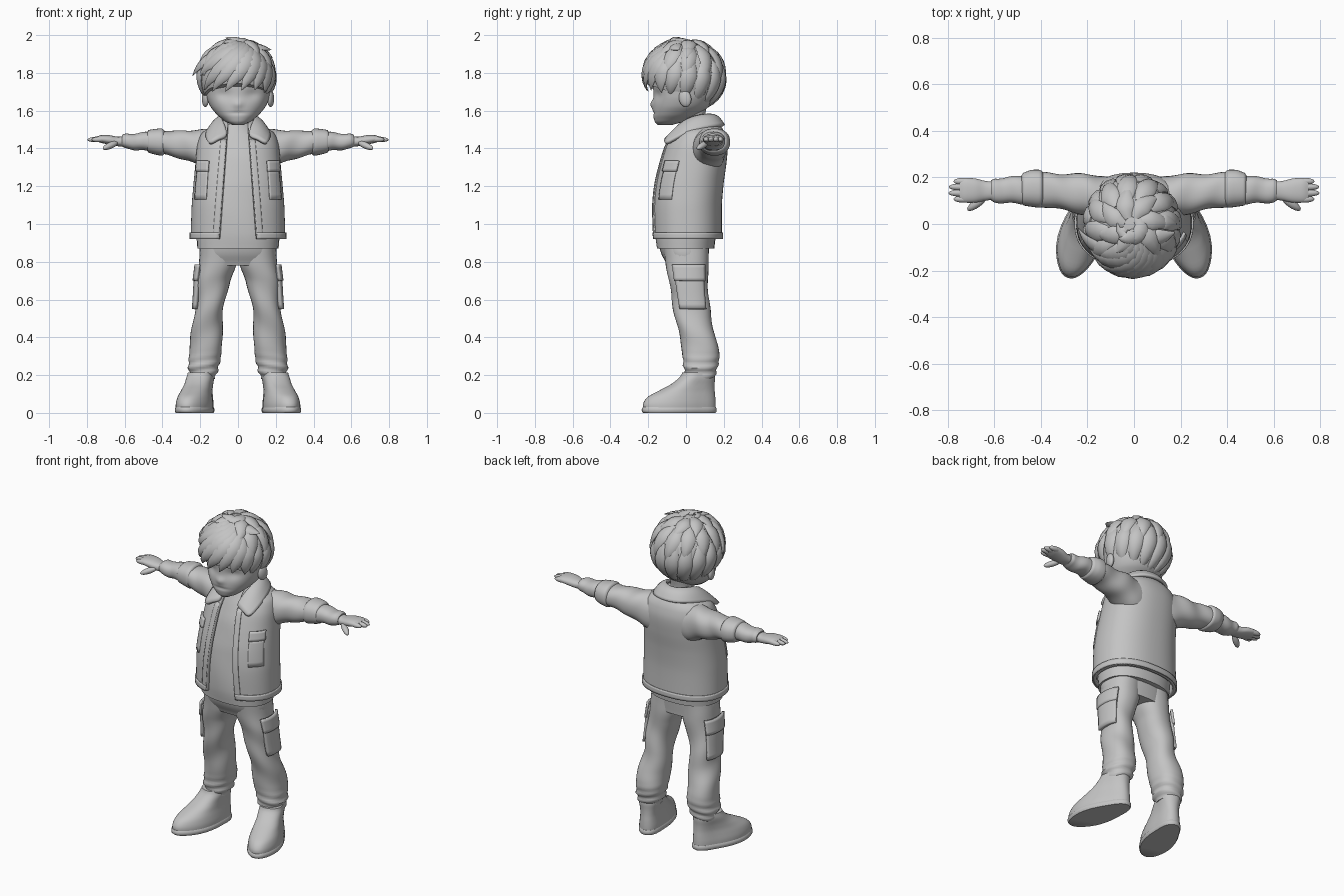
import bpy, bmesh, math, random
from math import sin, cos, pi, radians, asin, exp
from mathutils import Vector, Matrix

random.seed(4)
if "Cube" in bpy.data.objects:
    bpy.data.objects.remove(bpy.data.objects["Cube"])

clay = bpy.data.materials.new("plain_grey")
clay.use_nodes = True
GREY = (0.55, 0.55, 0.55, 1)
clay.diffuse_color = GREY
clay.node_tree.nodes["Principled BSDF"].inputs["Base Color"].default_value = GREY


def finish(name, bm, mirror=False, thick=0, subdivide=0, angle=50):
    mesh = bpy.data.meshes.new(name)
    bm.to_mesh(mesh)
    bm.free()
    mesh.materials.append(clay)
    ob = bpy.data.objects.new(name, mesh)
    bpy.context.collection.objects.link(ob)
    bpy.context.view_layer.objects.active = ob
    ob.select_set(True)
    bpy.ops.object.shade_smooth_by_angle(angle=radians(angle))
    ob.select_set(False)
    if subdivide:
        ob.modifiers.new("round", 'SUBSURF').levels = subdivide
    if thick:
        solid = ob.modifiers.new("thickness", 'SOLIDIFY')
        solid.thickness = thick
        solid.offset = -1
    if mirror:
        ob.modifiers.new("mirror", 'MIRROR').use_mirror_merge = False
    return ob


def add_grid(bm, rows, closed=False, caps=False):
    vs = [[bm.verts.new(p) for p in row] for row in rows]
    n = len(vs[0])
    for lo, hi in zip(vs, vs[1:]):
        for i in range(n if closed else n - 1):
            k = (i + 1) % n
            bm.faces.new((lo[i], lo[k], hi[k], hi[i]))
    if caps:
        bm.faces.new(vs[0][::-1])
        bm.faces.new(vs[-1])


def section(rings, t):
    """Smoothly interpolated bounds (a0, a1, b0, b1) at position t."""
    i = 0
    while i < len(rings) - 2 and t > rings[i + 1][0]:
        i += 1
    p = [rings[max(0, min(len(rings) - 1, i + d))] for d in (-1, 0, 1, 2)]
    u = (t - p[1][0]) / (p[2][0] - p[1][0])
    return [0.5 * (2 * b + (c - a) * u + (2 * a - 5 * b + 4 * c - d) * u * u
                   + (3 * b - a - 3 * c + d) * u ** 3)
            for a, b, c, d in zip(*(q[1:] for q in p))]


def surf(rings, t, ang, power=2.3, off=0.0, axis='z'):
    a0, a1, b0, b1 = section(rings, t)
    s, c = sin(ang), cos(ang)
    a = (a0 + a1) / 2 + ((a1 - a0) / 2 + off) * math.copysign(abs(s) ** (2 / power), s)
    b = (b0 + b1) / 2 - ((b1 - b0) / 2 + off) * math.copysign(abs(c) ** (2 / power), c)
    return Vector((a, b, t)) if axis == 'z' else Vector((t, a, b))


def loft(name, rings, steps=24, sides=32, power=2.3, axis='z', warp=None, fold=None, **kw):
    t0, t1 = rings[0][0], rings[-1][0]
    rows = []
    for j in range(steps + 1):
        t = t0 + (t1 - t0) * j / steps
        row = []
        for i in range(sides):
            g = 2 * pi * i / sides
            p = surf(rings, t, g, power, fold(t, g) if fold else 0, axis)
            row.append(warp(p) if warp else p)
        rows.append(row)
    bm = bmesh.new()
    add_grid(bm, rows, True, True)
    return finish(name, bm, **kw)


def patch(name, rings, start, end, t0, t1, off, nt=10, na=12, thick=0.008, power=2.3, **kw):
    """Sheet that lies on a lofted surface between two angles."""
    rows = []
    for j in range(nt + 1):
        t = t0 + (t1 - t0) * j / nt
        s = start(t) if callable(start) else start
        e = end(t) if callable(end) else end
        rows.append([surf(rings, t, s + (e - s) * i / na, power, off) for i in range(na + 1)])
    bm = bmesh.new()
    add_grid(bm, rows)
    return finish(name, bm, thick=thick, **kw)


def ball(name, loc, size, rot=(0, 0, 0), **kw):
    bm = bmesh.new()
    bmesh.ops.create_uvsphere(bm, u_segments=20, v_segments=12, radius=1)
    turn = Matrix.Rotation(rot[2], 4, 'Z') @ Matrix.Rotation(rot[1], 4, 'Y') @ Matrix.Rotation(rot[0], 4, 'X')
    bm.transform(Matrix.Translation(loc) @ turn @ Matrix.Diagonal((*size, 1)))
    return finish(name, bm, **kw)


# Jacket, open at the front, with hem band, placket and chest pockets
coat = [(0.92, -.25, .25, -.18, .19), (1.1, -.245, .245, -.182, .19), (1.22, -.235, .235, -.168, .2),
        (1.33, -.225, .225, -.14, .215), (1.42, -.215, .215, -.11, .22), (1.485, -.19, .19, -.07, .205),
        (1.525, -.125, .125, -.035, .18), (1.55, -.085, .085, 0, .15)]


def edge(t):
    gap = 0.1 - 0.075 * (t - 0.92)
    half = section(coat, t)[1]
    return asin(min(1, gap / half) ** 1.15)


patch("jacket", coat, edge, lambda t: 2 * pi - edge(t), 0.92, 1.55, 0, 40, 64, 0.02)
patch("jacket_hem", coat, edge, lambda t: 2 * pi - edge(t), 0.92, 0.955, 0.006, 3, 64)
patch("jacket_plackets", coat, edge, lambda t: edge(t) + 0.14, 0.925, 1.45, 0.005, 24, 4, mirror=True)
patch("chest_pocket_flaps", coat, 0.68, 1.2, 1.28, 1.335, 0.012, 4, 8, 0.014, mirror=True)
patch("chest_pockets", coat, 0.7, 1.18, 1.13, 1.29, 0.005, 6, 8, mirror=True)

# Folded collar
inner = [(0, .14, 1.565), (.06, .115, 1.568), (.088, .05, 1.56), (.075, -.02, 1.53), (.05, -.085, 1.45)]
outer = [(0, .2, 1.515), (.1, .175, 1.515), (.15, .07, 1.5), (.165, -.03, 1.46), (.15, -.115, 1.405)]
rows = []
for k in (1, 0.5, 0):
    half = [Vector(a).lerp(Vector(b), k) + Vector((0, 0, 0.022 * sin(pi * k))) for a, b in zip(inner, outer)]
    rows.append([Vector((-p.x, p.y, p.z)) for p in half[:0:-1]] + half)
bm = bmesh.new()
add_grid(bm, [r[::1] for r in rows])
finish("collar", bm, thick=0.018, subdivide=2)

# Shirt and neck
loft("shirt", [(0.87, -.215, .215, -.155, .15), (0.95, -.22, .22, -.16, .16), (1.2, -.21, .21, -.145, .17),
               (1.35, -.19, .19, -.108, .18), (1.46, -.15, .15, -.06, .17), (1.53, -.075, .075, -.03, .13)],
     fold=lambda t, g: 0.004 * sin(14 * t + 3 * g) * max(0, cos(g)))
loft("neck", [(1.48, -.075, .075, -.03, .12), (1.55, -.062, .062, -.025, .1), (1.63, -.07, .07, -.03, .11)], 8)

# Sleeves, rolled cuffs, forearms and hands
loft("sleeves", [(.1, .02, .2, 1.27, 1.5), (.2, .035, .215, 1.31, 1.5), (.3, .06, .215, 1.345, 1.493),
                 (.41, .075, .222, 1.37, 1.495)], axis='x', mirror=True,
     fold=lambda t, g: 0.003 * sin(45 * t + 2 * g))
loft("rolled_cuffs", [(.39, .08, .22, 1.37, 1.495), (.4, .07, .232, 1.362, 1.505), (.44, .074, .232, 1.368, 1.503),
                      (.475, .08, .22, 1.378, 1.497), (.482, .09, .21, 1.39, 1.485)], 14, axis='x', mirror=True)
loft("forearms", [(.46, .085, .21, 1.385, 1.488), (.55, .09, .2, 1.393, 1.48), (.6, .093, .195, 1.4, 1.475),
                  (.615, .1, .185, 1.408, 1.468)], axis='x', mirror=True,
     fold=lambda t, g: 0.003 * sin(60 * t + g))
loft("palms", [(.59, .105, .18, 1.41, 1.465), (.64, .1, .185, 1.412, 1.462), (.68, .092, .195, 1.42, 1.47),
               (.73, .092, .198, 1.43, 1.47), (.75, .1, .19, 1.437, 1.462)], 14, axis='x', mirror=True)
for n, (y, tip) in enumerate([(.107, .775), (.133, .797), (.159, .795), (.183, .775)]):
    ball("finger_%d" % (n + 1), ((tip + .69) / 2, y, 1.448), ((tip - .69) / 2, .0155, .015),
         (0, 0.04, 0), mirror=True)
ball("thumbs", (.675, .088, 1.416), (.052, .018, .017), (0, .35, -.62), mirror=True)

# Trousers with folds and cargo pockets
loft("trouser_seat", [(.78, -.195, .195, -.1, .115), (.84, -.205, .205, -.13, .12), (.9, -.2, .2, -.145, .125)], 8)
leg = [(.18, .125, .25, .01, .145), (.2, .115, .255, .0, .155), (.23, .105, .262, -.012, .165),
       (.3, .087, .262, -.016, .175), (.4, .085, .25, -.035, .16), (.5, .08, .235, -.055, .132),
       (.6, .068, .226, -.075, .122), (.7, .042, .22, -.092, .118), (.78, .008, .21, -.105, .118),
       (.88, .002, .2, -.12, .12)]


def crease(t, g):
    cuff = exp(-((t - .22) / .06) ** 2)
    return 0.006 * cuff * sin(130 * t + 2 * sin(g)) + 0.005 * sin(26 * t + 2 * g) * sin(pi * (t - .18) / .7)


loft("trouser_legs", leg, 60, 32, fold=crease, mirror=True)
patch("cargo_pockets", leg, 1.0, 2.3, .55, .76, .015, 8, 10, .02, mirror=True)
patch("cargo_pocket_flaps", leg, .97, 2.33, .7, .785, .021, 5, 10, .014, mirror=True)

# Shoes turned outward, with soles and ankle collars
turn = Matrix.Translation((.19, .08, 0)) @ Matrix.Rotation(.29, 4, 'Z')


def splay(p):
    widen = 1 + 0.22 * sin(pi * min(1, max(0, (-p.y - .02) / .3)))
    return turn @ Vector((p.x * widen, p.y, p.z))


loft("shoes", [(.015, -.074, .074, -.318, .078), (.05, -.074, .074, -.318, .078), (.085, -.069, .069, -.292, .076),
               (.115, -.064, .064, -.235, .073), (.15, -.063, .063, -.165, .072), (.19, -.066, .066, -.115, .074),
               (.215, -.062, .062, -.1, .07)], 20, 36, warp=splay, mirror=True)
loft("soles", [(0, -.074, .074, -.318, .078), (.006, -.078, .078, -.325, .083), (.024, -.078, .078, -.325, .083),
               (.03, -.074, .074, -.32, .079)], 4, 36, warp=splay, mirror=True)

# Head with shallow eye sockets, nose and ears


def face(p):
    if p.y < 0:
        p.y += 0.013 * exp(-((abs(p.x) - .075) / .04) ** 2 - ((p.z - 1.685) / .03) ** 2)
        p.y -= 0.014 * exp(-(p.x / .022) ** 2 - ((p.z - 1.635) / .022) ** 2)
        p.y += 0.006 * exp(-(p.x / .045) ** 2 - ((p.z - 1.588) / .008) ** 2)
    return p


loft("head", [(1.525, -.03, .03, -.15, -.07), (1.54, -.065, .065, -.165, -.01), (1.575, -.108, .108, -.174, .06),
              (1.62, -.145, .145, -.175, .12), (1.67, -.166, .166, -.172, .15), (1.75, -.176, .176, -.172, .175),
              (1.85, -.165, .165, -.165, .17), (1.93, -.1, .1, -.11, .11)], 60, 64, 2.15, warp=face)
ball("ears", (.172, -.005, 1.665), (.018, .034, .046), (.2, 0, -.25), mirror=True)

# Hair cap that reaches lower at the back
centre = Vector((-.008, -.008, 1.778))
radii = Vector((.196, .208, .194))


def on_scalp(az, el, scale=1.0):
    a, e = radians(az), radians(el)
    return centre + Vector((sin(a) * cos(e) * radii.x, -cos(a) * cos(e) * radii.y, sin(e) * radii.z)) * scale


rows = []
for j in range(19):
    row = []
    for i in range(40):
        low = -34 + 24 * cos(radians(9 * i))
        row.append(on_scalp(9 * i, low + (89 - low) * j / 18))
    rows.append(row)
bm = bmesh.new()
add_grid(bm, rows, True, True)
finish("hair_cap", bm)

# Pointed locks swept over the cap
bm = bmesh.new()


def lock(az0, el0, az1, el1, width, lift=0.03):
    path = [on_scalp(az0 + (az1 - az0) * s / 9, el0 + (el1 - el0) * s / 9, .985 + lift * (s / 9) ** 2 + .02 * sin(pi * s / 9))
            for s in range(10)]
    rows = []
    for s, p in enumerate(path):
        u = s / 9
        along = (path[min(9, s + 1)] - path[max(0, s - 1)]).normalized()
        side = along.cross(p - centre).normalized()
        up = side.cross(along)
        w = width * min(1, .45 + 1.6 * u) * (1 - u ** 2.6) + .002
        rows.append([p + side * w * cos(k * pi / 4) + up * w * .42 * sin(k * pi / 4) for k in range(8)])
    add_grid(bm, rows, True, True)


for az in range(70, 300, 23):
    low = -34 + 24 * cos(radians(az))
    lock(az + 8, 25, az - 5, low - random.uniform(4, 10), .045, .0)
for az in range(60, 310, 30):
    lock(az + 12, 58, az, random.uniform(-8, 4), .045, .04)
for az in range(40, 330, 48):
    lock(az + 25, 80, az, random.uniform(32, 42), .042, .06)
# Fringe sweeping toward the right temple, then side and crown tufts
for a0, e0, a1, e1 in [(40, 55, -18, -22), (45, 50, 8, -20), (50, 40, 30, -20), (35, 62, -42, -22),
                       (30, 66, -62, -20), (55, 30, 52, -24), (20, 70, -75, 0), (0, 72, -60, 22)]:
    lock(a0, e0, a1, e1, .052, .06)
for a0, e0, a1, e1, rise in [(-50, 40, -88, 2, .2), (60, 62, 82, 38, .22), (100, 55, 92, 28, .12),
                             (40, 85, -50, 70, .16), (150, 80, -100, 72, .09), (-20, 80, -32, 55, .15)]:
    lock(a0, e0, a1, e1, .036, rise)
bmesh.ops.recalc_face_normals(bm, faces=bm.faces)
finish("hair_locks", bm, angle=60)
